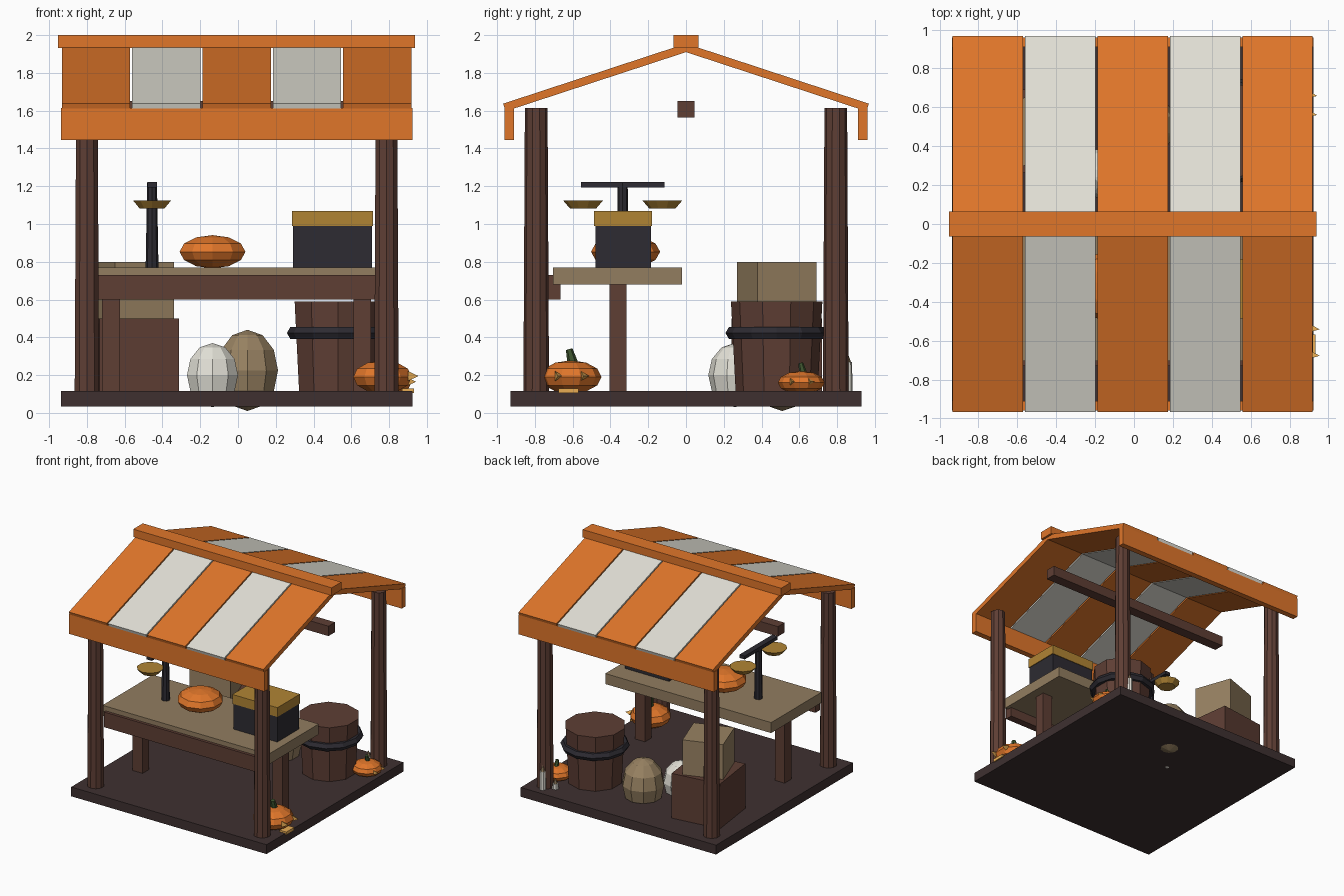
import bpy, bmesh, math
from mathutils import Matrix, Euler

if "Cube" in bpy.data.objects:
    bpy.data.objects.remove(bpy.data.objects["Cube"])

CX = -0.007  # centre line of the stall structure


def mat(name, r, g, b):
    m = bpy.data.materials.new(name)
    lin = [((c / 255 + 0.055) / 1.055) ** 2.4 for c in (r, g, b)]
    m.diffuse_color = (*lin, 1)
    m.use_nodes = True
    m.node_tree.nodes["Principled BSDF"].inputs["Base Color"].default_value = m.diffuse_color
    return m


ORANGE = mat("orange", 224, 118, 42)
CREAM = mat("cream", 226, 224, 214)
FLOOR = mat("floor_wood", 62, 48, 48)
WOOD = mat("dark_wood", 94, 62, 52)
TOP = mat("pale_wood", 146, 125, 96)
IRON = mat("iron", 45, 43, 50)
BRASS = mat("brass", 176, 132, 52)
SACK = mat("sacking", 152, 130, 98)
GLOW = mat("glow", 232, 172, 84)
STEM = mat("stem", 62, 84, 46)


def finish(name, bm, material):
    bmesh.ops.recalc_face_normals(bm, faces=bm.faces)
    me = bpy.data.meshes.new(name)
    bm.to_mesh(me)
    bm.free()
    me.materials.append(material)
    ob = bpy.data.objects.new(name, me)
    bpy.context.collection.objects.link(ob)
    return ob


def box(name, x0, x1, y0, y1, z0, z1, material, turn=0):
    bm = bmesh.new()
    loc = ((x0 + x1) / 2, (y0 + y1) / 2, (z0 + z1) / 2)
    m = (Matrix.Translation(loc) @ Matrix.Rotation(turn, 4, 'Z')
         @ Matrix.Diagonal((x1 - x0, y1 - y0, z1 - z0, 1)))
    bmesh.ops.create_cube(bm, size=1, matrix=m)
    return finish(name, bm, material)


def cone(name, loc, r0, r1, h, n, material, rot=(0, 0, 0)):
    """Tapered cylinder standing on loc, pointing along its rotated z."""
    bm = bmesh.new()
    m = (Matrix.Translation(loc) @ Euler(rot).to_matrix().to_4x4()
         @ Matrix.Translation((0, 0, h / 2)))
    bmesh.ops.create_cone(bm, cap_ends=True, segments=n, radius1=r0,
                          radius2=r1, depth=h, matrix=m)
    return finish(name, bm, material)


def ball(name, loc, r, rz, material, n=10, rings=6):
    bm = bmesh.new()
    m = Matrix.Translation(loc) @ Matrix.Diagonal((r, r, rz, 1))
    bmesh.ops.create_uvsphere(bm, u_segments=n, v_segments=rings, radius=1, matrix=m)
    return finish(name, bm, material)


def ring(name, loc, major, minor, n, k, material):
    bm = bmesh.new()
    rows = []
    for i in range(n):
        a = 2 * math.pi * i / n
        row = []
        for j in range(k):
            b = 2 * math.pi * j / k
            r = major + minor * math.cos(b)
            row.append(bm.verts.new((loc[0] + r * math.cos(a), loc[1] + r * math.sin(a),
                                     loc[2] + minor * math.sin(b))))
        rows.append(row)
    for i in range(n):
        p, q = rows[i], rows[(i + 1) % n]
        for j in range(k):
            bm.faces.new((p[j], q[j], q[(j + 1) % k], p[(j + 1) % k]))
    return finish(name, bm, material)


def extrude_x(name, profile, x0, x1, material):
    bm = bmesh.new()
    f = bm.faces.new([bm.verts.new((x0, y, z)) for y, z in profile])
    ext = bmesh.ops.extrude_face_region(bm, geom=[f])["geom"]
    bmesh.ops.translate(bm, vec=(x1 - x0, 0, 0),
                        verts=[v for v in ext if isinstance(v, bmesh.types.BMVert)])
    return finish(name, bm, material)


# Floor and corner posts
box("floor", CX - 0.93, CX + 0.93, -0.93, 0.93, 0.035, 0.115, FLOOR)
for sx in (-1, 1):
    for sy in (-1, 1):
        cone("corner_post", (CX + sx * 0.793, sy * 0.793, 0.1), 0.068, 0.06, 1.515, 10, WOOD)

# Striped roof, hanging valances, ridge and beam
for s, side in ((-1, "front"), (1, "back")):
    slope = [(0, 1.955), (s * 0.968, 1.637), (s * 0.955, 1.597), (0, 1.91)]
    for i in range(5):
        x = CX + (i - 2) * 0.3725
        extrude_x(side + "_roof_stripe", slope, x - 0.181, x + 0.181,
                  CREAM if i % 2 else ORANGE)
    y0, y1 = sorted((s * 0.91, s * 0.96))
    box(side + "_valance", CX - 0.93, CX + 0.93, y0, y1, 1.445, 1.615, ORANGE)
box("roof_ridge", CX - 0.945, CX + 0.945, -0.065, 0.065, 1.933, 2.0, ORANGE)
box("roof_beam", CX - 0.9, CX + 0.9, -0.045, 0.045, 1.565, 1.65, WOOD)

# Counter
box("counter_top", CX - 0.79, CX + 0.79, -0.705, -0.02, 0.68, 0.77, TOP)
box("counter_apron", CX - 0.76, CX + 0.76, -0.73, -0.665, 0.6, 0.73, WOOD)
for s in (-1, 1):
    x = CX + s * 0.665
    box("counter_leg", x - 0.047, x + 0.047, -0.405, -0.315, 0.11, 0.69, WOOD)

# Balance scale
SX, SY = -0.455, -0.335
cone("scale_pole", (SX, SY, 0.77), 0.034, 0.026, 0.45, 8, IRON)
box("scale_arm", SX - 0.025, SX + 0.025, SY - 0.222, SY + 0.222, 1.193, 1.222, IRON)
for s in (-1, 1):
    cone("scale_pan", (SX, SY + s * 0.21, 1.083), 0.07, 0.106, 0.042, 10, BRASS)

# Money chest and the gourd on the counter
box("chest", 0.292, 0.71, -0.48, -0.185, 0.77, 0.99, IRON)
box("chest_lid", 0.287, 0.716, -0.487, -0.18, 0.99, 1.07, BRASS)
ball("counter_pumpkin", (-0.135, -0.32, 0.853), 0.183, 0.088, ORANGE)

# Barrel with iron hoop
cone("barrel", (0.53, 0.48, 0.11), 0.217, 0.242, 0.48, 10, WOOD)
ring("barrel_hoop", (0.53, 0.48, 0.423), 0.235, 0.036, 12, 6, IRON)

# Stacked crates
box("lower_crate", -0.763, -0.337, 0.267, 0.693, 0.11, 0.5, WOOD, 0.13)
box("upper_crate", -0.715, -0.385, 0.315, 0.645, 0.5, 0.8, SACK, 0.34)

# Sacks
ball("tan_sack", (0.05, 0.51, 0.225), 0.17, 0.215, SACK)
ball("white_sack", (-0.135, 0.26, 0.2), 0.142, 0.17, CREAM)


# Carved pumpkins facing sideways
def lantern(x, y, z, r, rz, k):
    ball("carved_pumpkin", (x, y, z), r, rz, ORANGE)
    cone("pumpkin_stem", (x, y + 0.01, z + rz * 0.85), 0.028 * k, 0.018 * k,
         0.075 * k, 6, STEM, (0.25, 0, 0))
    for s in (-1, 1):
        cone("pumpkin_eye", (x + r * 0.83, y + s * 0.068 * k, z + 0.005), 0.03 * k,
             0, 0.055 * k, 3, GLOW, (0, math.pi / 2, 0))
    return x + r


edge = lantern(0.765, -0.61, 0.19, 0.163, 0.088, 1)
box("pumpkin_mouth", edge - 0.06, edge + 0.005, -0.675, -0.568, 0.104, 0.13, GLOW)
lantern(0.8, 0.61, 0.16, 0.124, 0.062, 0.72)

# Candles in the back corner
for x, y, h in ((0.765, 0.855, 0.16), (0.69, 0.79, 0.05)):
    cone("candle", (x, y, 0.11), 0.027, 0.024, h, 8, CREAM)
    cone("candle_tip", (x, y, 0.11 + h), 0.018, 0, 0.05, 6, SACK)
